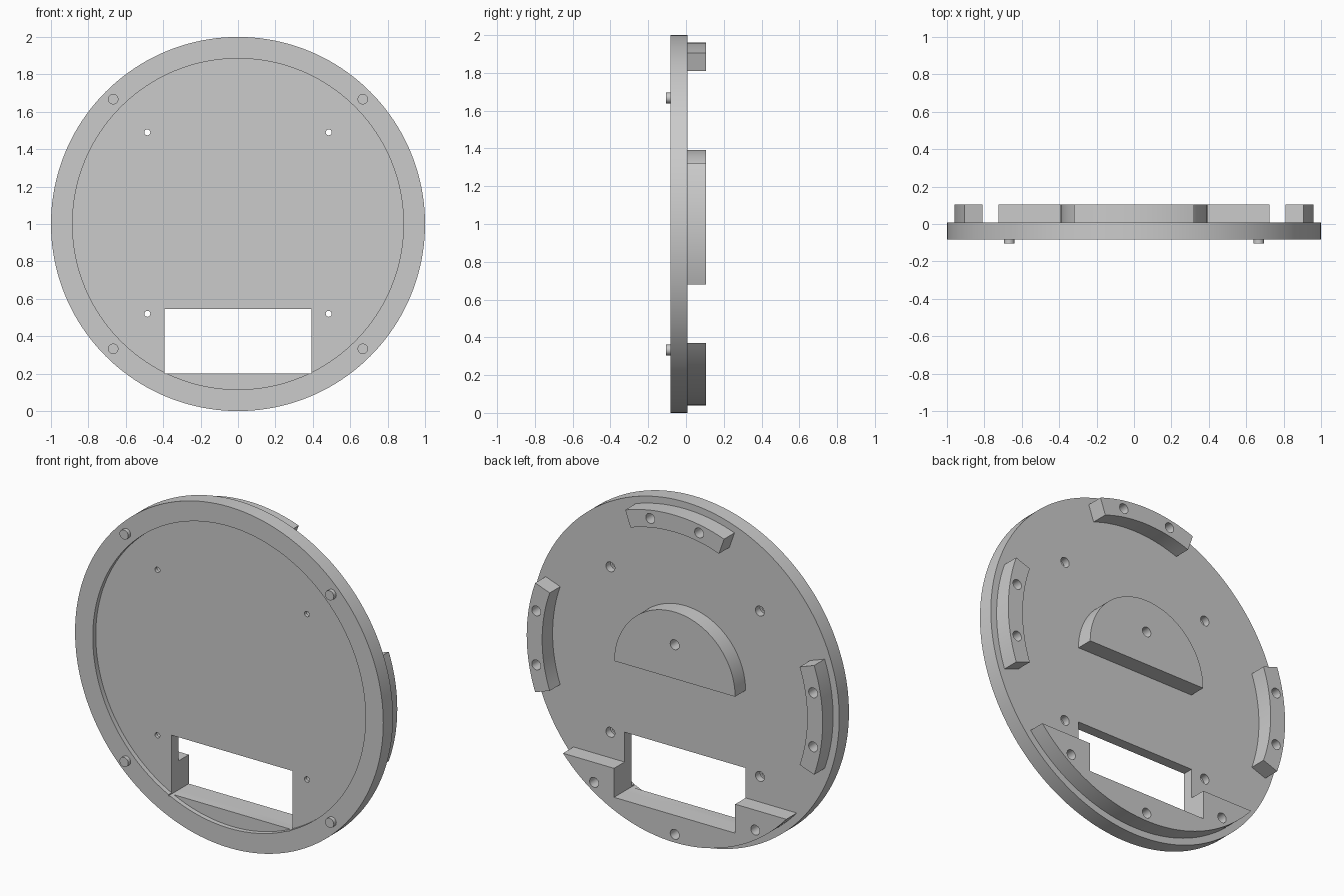
import bpy, bmesh
from math import sin, cos, asin, radians, degrees

if "Cube" in bpy.data.objects:
    bpy.data.objects.remove(bpy.data.objects["Cube"], do_unlink=True)

FRONT, RECESS, BACK, BOSS, PEG = -0.082, -0.054, 0.008, 0.105, -0.105
CENTRE = 1.0                      # height of the disc centre
BLOCK_OUT, BLOCK_IN, HOLE_RING = 0.96, 0.86, 0.912
WIN_X, WIN_LOW, WIN_TOP = 0.393, -0.8, -0.455

grey = bpy.data.materials.new("plain_grey")
grey.use_nodes = True
colour = (0.6, 0.6, 0.6, 1)
grey.diffuse_color = colour
grey.node_tree.nodes["Principled BSDF"].inputs["Base Color"].default_value = colour


def arc(radius, start, end, steps, cx=0, cz=0):
    """Points along an arc, angles in degrees from +x."""
    angles = [radians(start + (end - start) * i / steps) for i in range(steps + 1)]
    return [(cx + radius * cos(a), cz + radius * sin(a)) for a in angles]


def circle(radius, cx=0, cz=0, steps=32):
    return arc(radius, 0, 360, steps, cx, cz)[:-1]


def prism(name, profiles, y0, y1):
    """Extrude x-z outlines, given about the disc centre, from y0 to y1."""
    bm = bmesh.new()
    for outline in profiles:
        face = bm.faces.new([bm.verts.new((x, y0, z + CENTRE)) for x, z in outline])
        new = bmesh.ops.extrude_face_region(bm, geom=[face])["geom"]
        moved = [v for v in new if isinstance(v, bmesh.types.BMVert)]
        bmesh.ops.translate(bm, verts=moved, vec=(0, y1 - y0, 0))
    bmesh.ops.recalc_face_normals(bm, faces=bm.faces)
    mesh = bpy.data.meshes.new(name)
    bm.to_mesh(mesh)
    bm.free()
    mesh.materials.append(grey)
    obj = bpy.data.objects.new(name, mesh)
    bpy.context.collection.objects.link(obj)
    return obj


def select(obj):
    bpy.ops.object.select_all(action="DESELECT")
    obj.select_set(True)
    bpy.context.view_layer.objects.active = obj


def cut(obj, profiles, y0, y1):
    """Subtract extruded outlines from a part."""
    cutter = prism("cutter", profiles, y0, y1)
    cutter.hide_render = True
    mod = obj.modifiers.new("cut", "BOOLEAN")
    mod.operation, mod.solver, mod.object = "DIFFERENCE", "EXACT", cutter
    select(obj)
    bpy.ops.object.modifier_apply(modifier=mod.name)
    bpy.data.objects.remove(cutter, do_unlink=True)


def finish(obj):
    select(obj)
    bpy.ops.object.shade_smooth_by_angle(angle=radians(30))


def ring_holes(angles):
    return [circle(0.029, HOLE_RING * cos(radians(a)), HOLE_RING * sin(radians(a)), 24)
            for a in angles]


def boss(name, outline, holes):
    """Raised block on the back with blind screw holes."""
    obj = prism(name, [outline], BACK, BOSS)
    cut(obj, holes, BACK + 0.01, BOSS + 0.1)
    finish(obj)


# Round plate: shallow front recess, window and four stepped screw holes
plate = prism("round_plate", [circle(1, steps=160)], FRONT, BACK)
cut(plate, [circle(0.885, steps=160)], FRONT - 0.1, RECESS)
window = [(-WIN_X, WIN_LOW), (WIN_X, WIN_LOW), (WIN_X, WIN_TOP), (-WIN_X, WIN_TOP)]
cut(plate, [window], -0.3, 0.3)
corners = [(sx, sz) for sx in (-1, 1) for sz in (-1, 1)]
cut(plate, [circle(0.029, 0.485 * sx, 0.485 * sz + 0.005, 24) for sx, sz in corners],
    RECESS + 0.02, 0.3)
cut(plate, [circle(0.016, 0.485 * sx, 0.485 * sz + 0.005, 16) for sx, sz in corners],
    -0.3, 0.2)
finish(plate)

# Locating pegs on the front rim
for i, (sx, sz) in enumerate(corners):
    finish(prism(f"rim_peg_{i + 1}", [circle(0.028, 0.667 * sx, 0.667 * sz)], PEG, FRONT))

# Curved blocks at the top and both sides
for name, mid in (("left_block", 0), ("top_block", 90), ("right_block", 180)):
    outline = (arc(BLOCK_OUT, mid - 19.5, mid + 19.5, 20)
               + arc(BLOCK_IN, mid + 19.5, mid - 19.5, 20))
    boss(name, outline, ring_holes((mid - 10, mid + 10)))

# Bottom block, notched around the window
chord = -0.63
tip = degrees(asin(-chord / BLOCK_OUT))
notch = [(WIN_X, chord), (WIN_X, WIN_LOW), (-WIN_X, WIN_LOW), (-WIN_X, chord)]
boss("bottom_block", arc(BLOCK_OUT, tip - 180, -tip, 48) + notch,
     ring_holes((-125, -90, -55)))

# Half-round block in the middle of the back
boss("half_round_block", arc(0.392, 0, 180, 64), [circle(0.029, 0, 0.2, 24)])
